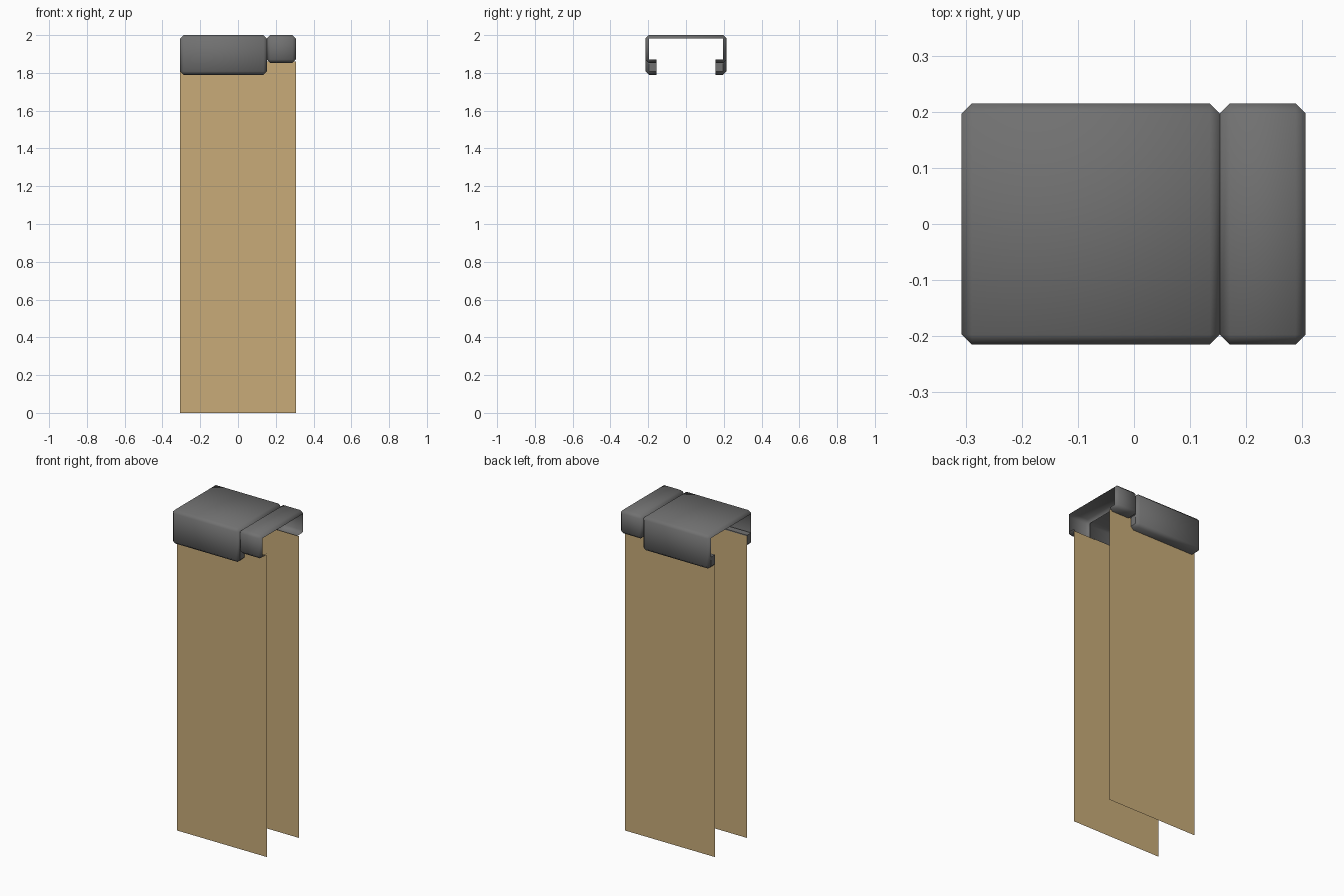
import bpy
import bmesh
from math import radians

if "Cube" in bpy.data.objects:
    bpy.data.objects.remove(bpy.data.objects["Cube"], do_unlink=True)

HALF_DEPTH = 0.215   # outer half depth of the metal caps
LIP = 0.155          # where the inward lips end and the panels hang
TOP = 2.0
BEVEL = 0.018
LEFT, SEAM, RIGHT = -0.307, 0.153, 0.306


def material(name, colour):
    mat = bpy.data.materials.new(name)
    mat.use_nodes = True
    mat.diffuse_color = (*colour, 1)
    bsdf = next(n for n in mat.node_tree.nodes if n.type == 'BSDF_PRINCIPLED')
    bsdf.inputs["Base Color"].default_value = (*colour, 1)
    return mat


grey = material("dark grey metal", (0.165, 0.165, 0.165))
tan = material("tan board", (0.58, 0.41, 0.19))


def finish(bm, name, mat, smooth=False):
    mesh = bpy.data.meshes.new(name)
    bm.to_mesh(mesh)
    bm.free()
    obj = bpy.data.objects.new(name, mesh)
    bpy.context.collection.objects.link(obj)
    mesh.materials.append(mat)
    if smooth:
        bpy.ops.object.select_all(action='DESELECT')
        obj.select_set(True)
        bpy.context.view_layer.objects.active = obj
        bpy.ops.object.shade_smooth_by_angle(angle=radians(50))
    return obj


def cap(name, x0, x1, bottom):
    """Open-ended C-shaped shell with chamfered edges and inward lips."""
    b, d = BEVEL, HALF_DEPTH
    outer = [(-LIP, bottom), (b - d, bottom), (-d, bottom + b),
             (-d, TOP - b), (b - d, TOP)]
    rim = [(-LIP, bottom + b), (b - d, bottom + b), (b - d, bottom + b),
           (b - d, TOP - b), (b - d, TOP - b)]
    outer += [(-y, z) for y, z in reversed(outer)]
    rim += [(-y, z) for y, z in reversed(rim)]
    bm = bmesh.new()
    rings = [[bm.verts.new((x, y, z)) for y, z in loop]
             for x, loop in ((x0, rim), (x0 + b, outer),
                             (x1 - b, outer), (x1, rim))]
    for a, c in zip(rings, rings[1:]):
        for i in range(len(a) - 1):
            bm.faces.new((a[i], c[i], c[i + 1], a[i + 1]))
    bmesh.ops.remove_doubles(bm, verts=bm.verts, dist=0.0001)
    bmesh.ops.recalc_face_normals(bm, faces=bm.faces)
    # The top of the shell faces outward
    top = max(bm.faces, key=lambda f: f.calc_center_median().z)
    if top.normal.z < 0:
        bmesh.ops.reverse_faces(bm, faces=bm.faces)
    return finish(bm, name, grey, True)


def box(name, lo, hi, mat):
    bm = bmesh.new()
    bmesh.ops.create_cube(bm, size=1)
    for v in bm.verts:
        v.co = [(l + h) / 2 + c * (h - l) for l, h, c in zip(lo, hi, v.co)]
    return finish(bm, name, mat)


def panel(name, y):
    bm = bmesh.new()
    corners = [(LEFT, 0), (RIGHT, 0), (RIGHT, 1.86), (LEFT, 1.86)]
    if y > 0:
        corners.reverse()
    bm.faces.new([bm.verts.new((x, y, z)) for x, z in corners])
    return finish(bm, name, tan)


# Metal caps
cap("wide_cap", LEFT, SEAM, 1.79)
cap("narrow_cap", SEAM, RIGHT, 1.853)

# Thick lips of the wide cap, and the hanging boards
for side, sign in (("front", -1), ("back", 1)):
    y0, y1 = sorted((sign * (LIP + 0.002), sign * (HALF_DEPTH - BEVEL)))
    box(side + "_lip", (LEFT, y0, 1.79 + BEVEL), (SEAM, y1, 1.865), grey)
    panel(side + "_panel", sign * LIP)
